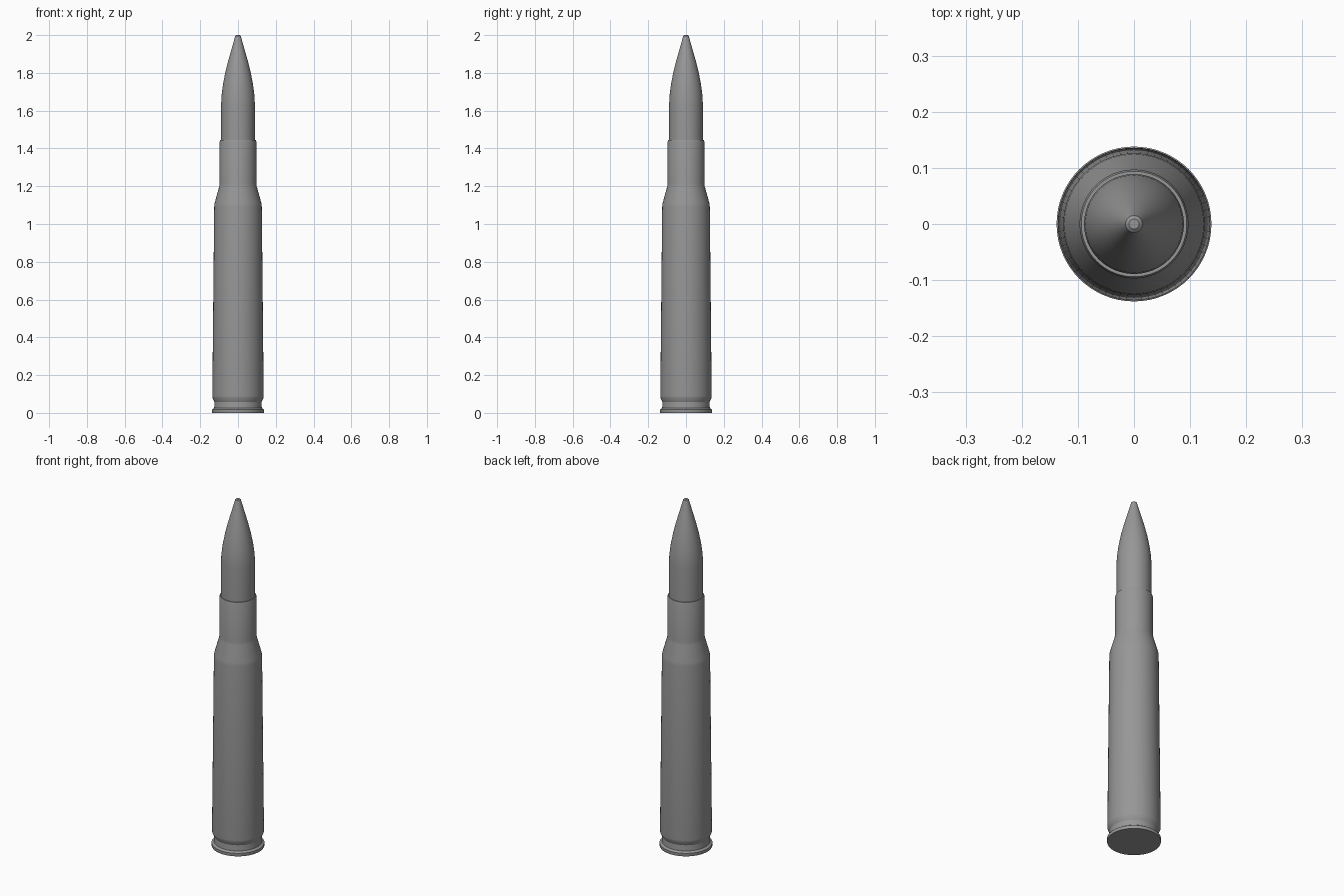
import bpy, bmesh, math

if "Cube" in bpy.data.objects:
    bpy.data.objects.remove(bpy.data.objects["Cube"])

SIDES = 64

metal = bpy.data.materials.new("dark_metal")
metal.diffuse_color = (0.31, 0.31, 0.31, 1)
metal.use_nodes = True
metal.node_tree.nodes["Principled BSDF"].inputs["Base Color"].default_value = metal.diffuse_color

def lathe(name, profile):
    """Spin a (radius, height) profile around z and cap both ends."""
    bm = bmesh.new()
    rings = []
    for r, z in profile:
        rings.append([bm.verts.new((r * math.cos(2 * math.pi * i / SIDES),
                                    r * math.sin(2 * math.pi * i / SIDES), z))
                      for i in range(SIDES)])
    for a, b in zip(rings, rings[1:]):
        for i in range(SIDES):
            j = (i + 1) % SIDES
            bm.faces.new((a[i], a[j], b[j], b[i]))
    bm.faces.new(rings[0][::-1])
    bm.faces.new(rings[-1])
    mesh = bpy.data.meshes.new(name)
    bm.to_mesh(mesh)
    bm.free()
    mesh.materials.append(metal)
    obj = bpy.data.objects.new(name, mesh)
    bpy.context.collection.objects.link(obj)
    bpy.ops.object.select_all(action='DESELECT')
    obj.select_set(True)
    bpy.context.view_layer.objects.active = obj
    bpy.ops.object.shade_smooth_by_angle(angle=math.radians(25))
    return obj

# Cartridge case: rim, extractor groove, tapered body, shoulder, neck, mouth
lathe("case", [
    (0.137, 0.0), (0.138, 0.003), (0.138, 0.018), (0.126, 0.026),
    (0.124, 0.058), (0.135, 0.080), (0.136, 0.09),
    (0.126, 1.09), (0.124, 1.11), (0.099, 1.20), (0.097, 1.215),
    (0.097, 1.436), (0.094, 1.445)])

# Bullet: straight shank seated in the neck, curved nose, blunt tip
lathe("bullet", [
    (0.089, 1.40), (0.089, 1.64), (0.087, 1.68), (0.080, 1.735),
    (0.068, 1.80), (0.053, 1.86), (0.036, 1.92), (0.018, 1.983),
    (0.015, 1.995), (0.009, 2.0)])
